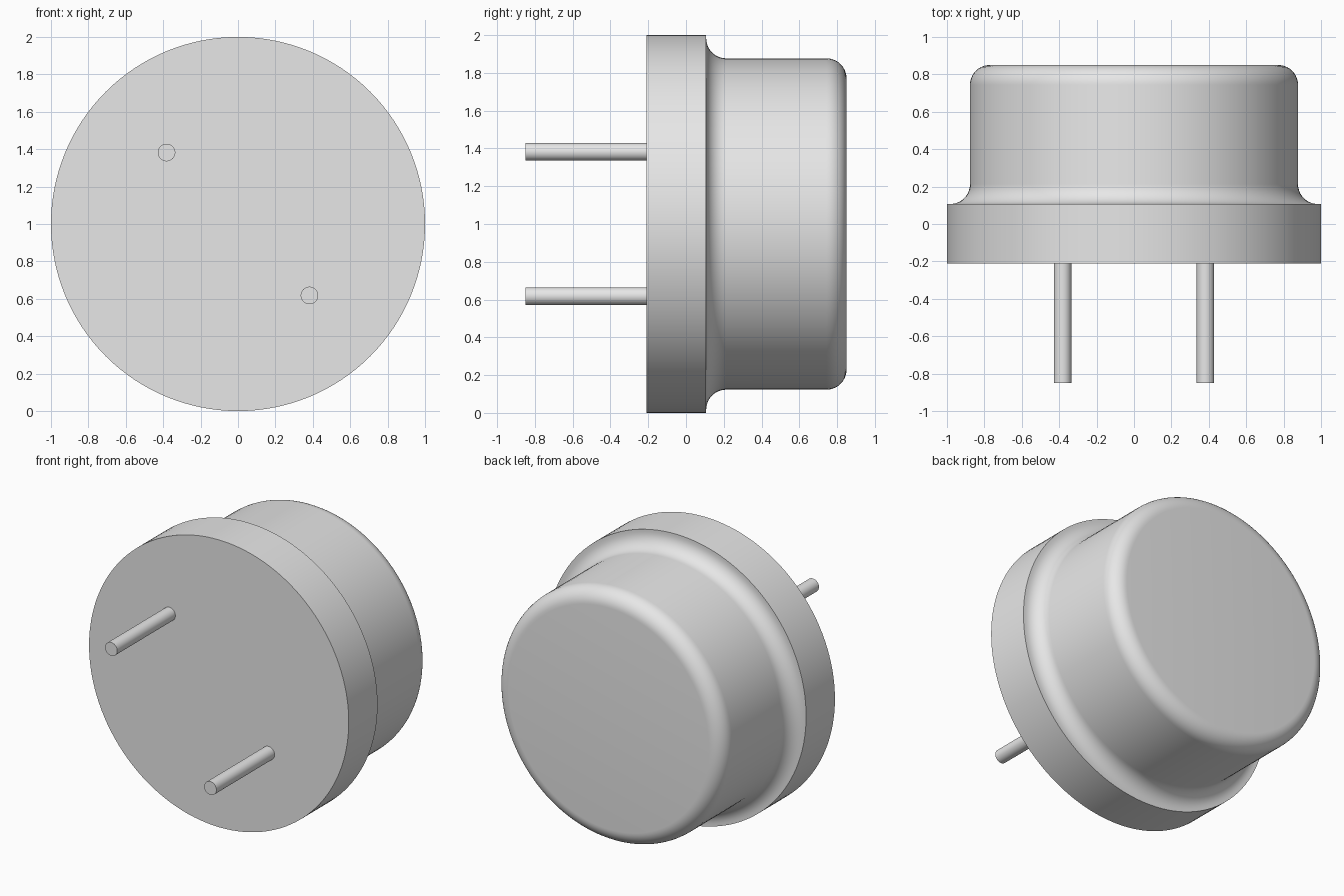
import bpy, math
from mathutils import Matrix, Vector

cube = bpy.data.objects.get("Cube")
if cube:
    bpy.data.objects.remove(cube, do_unlink=True)

metal = bpy.data.materials.new("light_grey_metal")
metal.use_nodes = True
metal.diffuse_color = (0.8, 0.8, 0.8, 1)
metal.node_tree.nodes["Principled BSDF"].inputs["Base Color"].default_value = (0.8, 0.8, 0.8, 1)


def lathe(name, profile, centre, sides):
    """Spin (radius, y) points about the y axis and cap both ends."""
    verts, faces = [], []
    for r, y in profile:
        for i in range(sides):
            a = 2 * math.pi * i / sides
            verts.append((centre[0] + r * math.cos(a), y, centre[1] + r * math.sin(a)))
    for k in range(len(profile) - 1):
        for i in range(sides):
            j = (i + 1) % sides
            a, b = k * sides, (k + 1) * sides
            faces.append((a + i, b + i, b + j, a + j))
    faces.append(tuple(range(sides)))
    last = (len(profile) - 1) * sides
    faces.append(tuple(reversed(range(last, last + sides))))
    mesh = bpy.data.meshes.new(name)
    mesh.from_pydata(verts, [], faces)
    mesh.materials.append(metal)
    obj = bpy.data.objects.new(name, mesh)
    bpy.context.collection.objects.link(obj)
    bpy.ops.object.select_all(action='DESELECT')
    obj.select_set(True)
    bpy.context.view_layer.objects.active = obj
    bpy.ops.object.shade_smooth_by_angle(angle=math.radians(30))
    return obj


def arc(r, y, radius, start, end, steps=10):
    """Quarter-round points of a profile, angles in degrees."""
    angles = [math.radians(start + (end - start) * i / steps) for i in range(steps + 1)]
    return [(r + radius * math.cos(a), y + radius * math.sin(a)) for a in angles]


FRONT, SEAM, STEP, BACK = -0.21, 0.0, 0.107, 0.85
CAN, FILLET = 0.877, 0.106

# Base disc
lathe("base_disc", [(1, FRONT), (1, SEAM)], (0, 1), 128)

# Domed can: flange, concave fillet, cylinder wall and rounded end
can = [(1, SEAM), (1, STEP)]
can += arc(CAN + FILLET, STEP + FILLET, FILLET, 270, 180)
can += arc(CAN - FILLET, BACK - FILLET, FILLET, 0, 90)
lathe("can", can, (0, 1), 128)

# Two lead pins on the diagonal
for side, name in ((-1, "right_pin"), (1, "left_pin")):
    lathe(name, [(0.047, -0.85), (0.047, FRONT)], (0.382 * side, 1 - 0.382 * side), 32)
